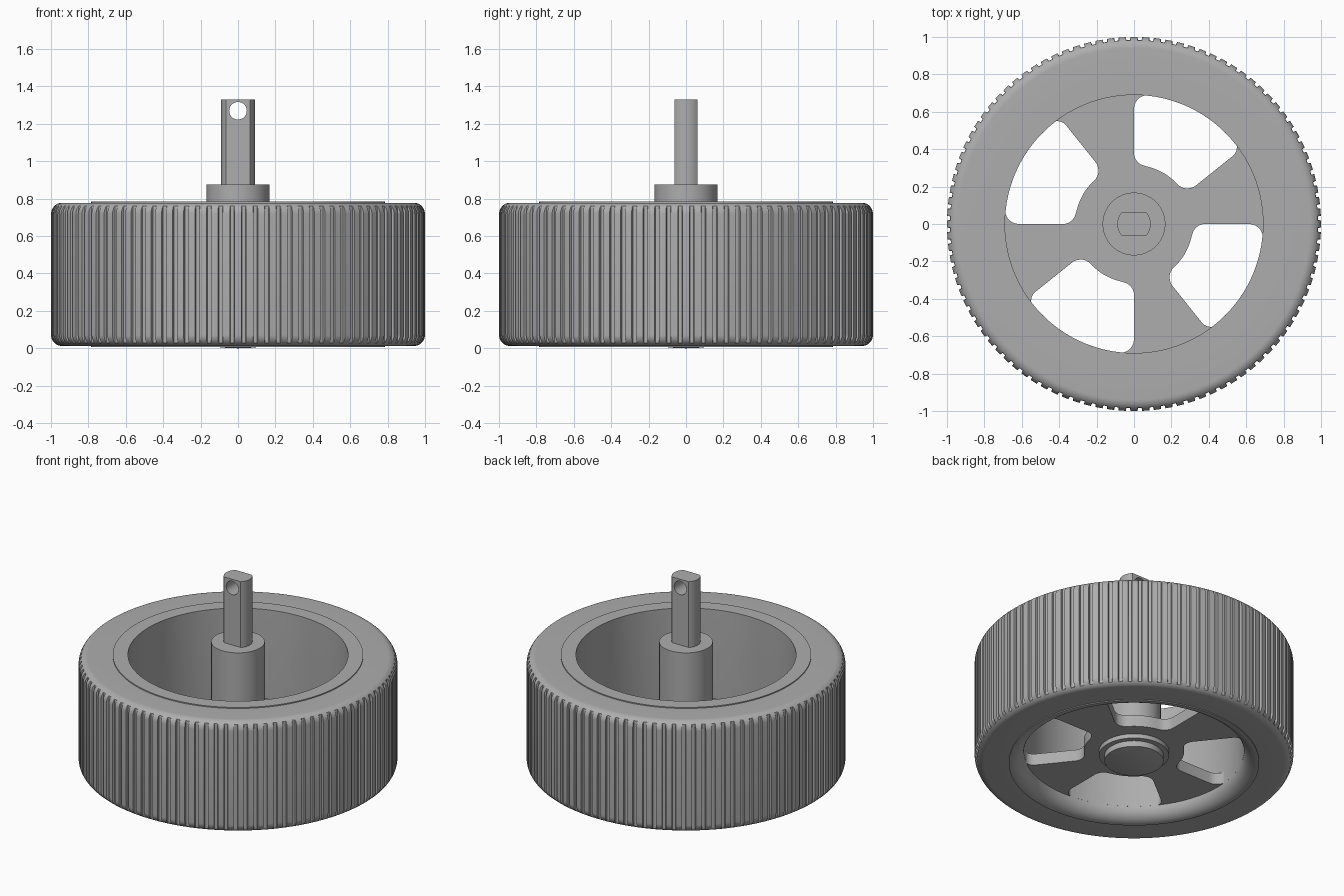
import bpy, bmesh, math
from mathutils import Matrix

cube = bpy.data.objects.get("Cube")
if cube:
    bpy.data.objects.remove(cube)

grey = bpy.data.materials.new("plain grey")
grey.use_nodes = True
colour = (0.42, 0.42, 0.42, 1)
grey.diffuse_color = colour
grey.node_tree.nodes["Principled BSDF"].inputs["Base Color"].default_value = colour


def make(name, bm):
    bmesh.ops.remove_doubles(bm, verts=bm.verts, dist=1e-5)
    bmesh.ops.recalc_face_normals(bm, faces=bm.faces)
    mesh = bpy.data.meshes.new(name)
    bm.to_mesh(mesh)
    bm.free()
    mesh.materials.append(grey)
    obj = bpy.data.objects.new(name, mesh)
    bpy.context.collection.objects.link(obj)
    return obj


def smooth(obj):
    bpy.ops.object.select_all(action="DESELECT")
    obj.select_set(True)
    bpy.context.view_layer.objects.active = obj
    bpy.ops.object.shade_smooth_by_angle(angle=math.radians(35))


def lathe(name, profile, angles, closed, limit=lambda i: 9):
    """Revolve (radius, z) points; limit(i) caps the radius at angle i."""
    bm = bmesh.new()
    rings = [[bm.verts.new((min(r, limit(i)) * math.cos(a), min(r, limit(i)) * math.sin(a), z))
              for r, z in profile] for i, a in enumerate(angles)]
    n = len(profile)
    for i, ring in enumerate(rings):
        nxt = rings[(i + 1) % len(rings)]
        for j in range(n if closed else n - 1):
            k = (j + 1) % n
            bm.faces.new((ring[j], nxt[j], nxt[k], ring[k]))
    bmesh.ops.dissolve_degenerate(bm, dist=1e-6, edges=bm.edges)
    return make(name, bm)


def prism(name, outline, z0, z1):
    bm = bmesh.new()
    face = bm.faces.new([bm.verts.new((x, y, z0)) for x, y in outline])
    top = bmesh.ops.extrude_face_region(bm, geom=[face])["geom"]
    bmesh.ops.translate(bm, vec=(0, 0, z1 - z0),
                        verts=[v for v in top if isinstance(v, bmesh.types.BMVert)])
    return make(name, bm)


def cut(obj, cutter):
    mod = obj.modifiers.new("cut", "BOOLEAN")
    mod.operation, mod.object, mod.solver = "DIFFERENCE", cutter, "EXACT"
    bpy.context.view_layer.objects.active = obj
    bpy.ops.object.modifier_apply(modifier=mod.name)
    bpy.data.objects.remove(cutter)


def arc(cx, cy, r, start, end, steps):
    return [(cx + r * math.cos(math.radians(start + (end - start) * i / steps)),
             cy + r * math.sin(math.radians(start + (end - start) * i / steps)))
            for i in range(steps + 1)]


def circle(n):
    return [math.tau * i / n for i in range(n)]


# Tyre with shallow grooves across the tread
TEETH = 100
BOTTOM, TOP, FILLET = 0.012, 0.778, 0.06
profile = [(0.78, BOTTOM)]
profile += arc(1 - FILLET, BOTTOM + FILLET, FILLET, -90, 0, 10)
profile += arc(1 - FILLET, TOP - FILLET, FILLET, 0, 90, 10)
profile += [(0.78, TOP)]
step = math.tau / TEETH
angles = [step * (t + f) for t in range(TEETH) for f in (-0.3, 0.3, 0.34, 0.66)]
smooth(lathe("tyre", profile, angles, True, lambda i: 1 if i % 4 < 2 else 0.984))

# Rim barrel, rounded where it opens underneath
rim = [(0.69, 0.785), (0.785, 0.785), (0.785, 0.006)]
rim += arc(0.78, 0.096, 0.09, 270, 180, 12)
smooth(lathe("rim", rim, circle(128), True))

# Spoked disc: four openings repeated around the axis
disc = lathe("spoked_disc", [(0, 0.09), (0.7, 0.09), (0.7, 0.17), (0, 0.17)], circle(128), False)
opening = arc(0.075, 0.615, 0.075, 180, 95, 6)
opening += arc(0, 0, 0.69, 82, 41, 14)
opening += arc(0.49, 0.41, 0.06, 20, -55, 6)
opening += arc(0.285, 0.265, 0.075, -57, -142, 6)
opening += arc(0, 0, 0.315, 48, 76, 8)
opening += arc(0.07, 0.38, 0.07, 252, 180, 6)
for quarter in range(4):
    cutter = prism("opening_cutter", opening, 0, 0.3)
    cutter.data.transform(Matrix.Rotation(quarter * math.pi / 2, 4, "Z"))
    cut(disc, cutter)
smooth(disc)

# Hub column, with a short collar and a slightly domed end below
hub = [(0, 0), (0.06, 0.002), (0.12, 0.008), (0.185, 0.02), (0.185, 0.06),
       (0.22, 0.06), (0.22, 0.12), (0.168, 0.12), (0.168, 0.875), (0, 0.875)]
smooth(lathe("hub", hub, circle(64), False))

# Flat-sided shaft with a cross hole
half = math.degrees(math.asin(0.0625 / 0.09))
outline = arc(0, 0, 0.09, -half, half, 10) + arc(0, 0, 0.09, 180 - half, 180 + half, 10)
shaft = prism("shaft", outline, 0.8, 1.33)
pin = prism("pin_cutter", arc(0, 0, 0.047, 0, 348.75, 31), -0.2, 0.2)
pin.data.transform(Matrix.Translation((0, 0, 1.27)) @ Matrix.Rotation(math.pi / 2, 4, "X"))
cut(shaft, pin)
smooth(shaft)
